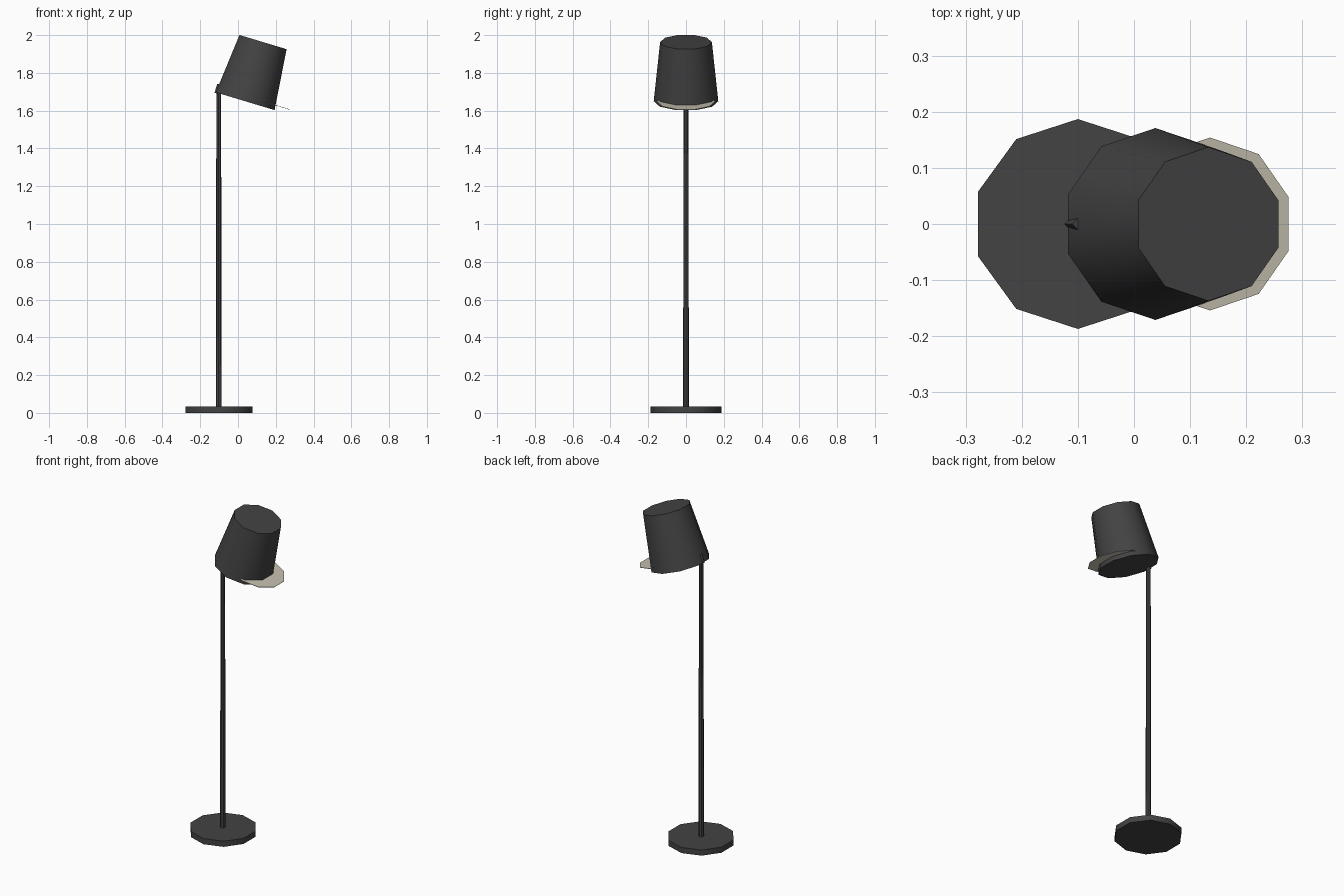
import bpy
import math
from mathutils import Vector

cube = bpy.data.objects.get("Cube")
if cube:
    bpy.data.objects.remove(cube, do_unlink=True)


def make_material(name, rgb):
    mat = bpy.data.materials.new(name)
    mat.use_nodes = True
    mat.diffuse_color = (*rgb, 1)
    mat.node_tree.nodes["Principled BSDF"].inputs["Base Color"].default_value = (*rgb, 1)
    return mat


charcoal = make_material("charcoal_metal", (0.056, 0.056, 0.056))
cream = make_material("cream_diffuser", (0.56, 0.52, 0.43))

TILT = math.radians(16.8)
AXIS = Vector((math.sin(TILT), 0, math.cos(TILT)))


def frustum(name, bottom, length, r_bottom, r_top, sides, mat, tilt=0.0):
    """Capped frustum standing on its bottom centre, leaning towards +x."""
    axis = Vector((math.sin(tilt), 0, math.cos(tilt)))
    bpy.ops.mesh.primitive_cone_add(
        vertices=sides, radius1=r_bottom, radius2=r_top, depth=length,
        location=Vector(bottom) + axis * length / 2, rotation=(0, tilt, 0))
    obj = bpy.context.object
    obj.name = name
    obj.data.materials.append(mat)
    bpy.ops.object.shade_smooth_by_angle(angle=math.radians(40))
    return obj


# Base and pole
frustum("base", (-0.1, 0, 0), 0.034, 0.187, 0.187, 10, charcoal)
frustum("pole", (-0.102, 0, 0.03), 1.68, 0.0155, 0.0125, 8, charcoal)

# Small tilted joint where the pole meets the shade
frustum("joint", (-0.109, 0, 1.69), 0.05, 0.016, 0.016, 4, charcoal, TILT)

# Tilted shade with closed ends
shade_bottom = Vector((0.038, 0, 1.65))
frustum("shade", shade_bottom, 0.327, 0.171, 0.137, 10, charcoal, TILT)

# Thin diffuser disc slipping out of the shade's open side
frustum("diffuser", (0.135, 0, 1.647), 0.002, 0.154, 0.154, 10, cream, TILT)
